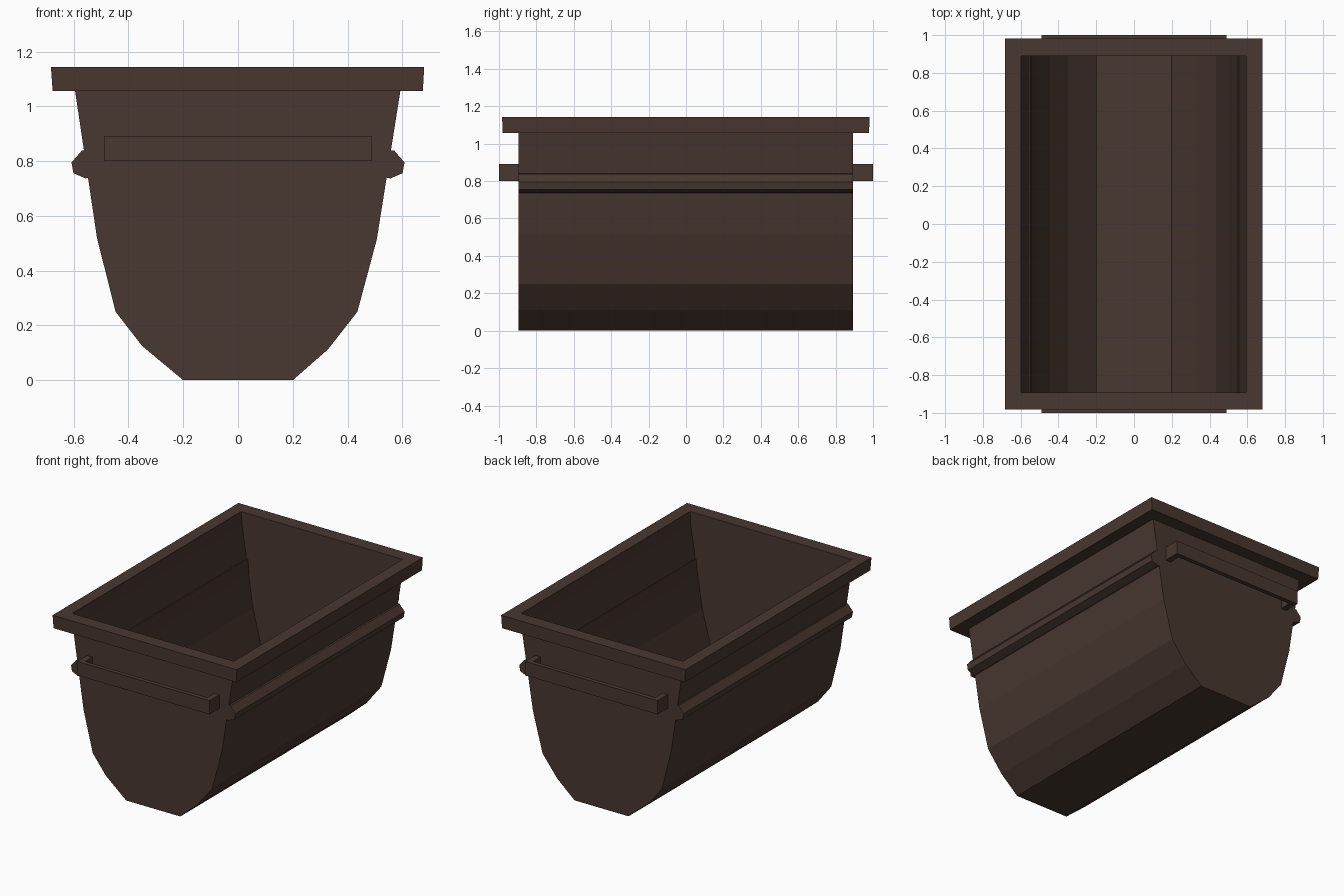
import bpy, bmesh

if "Cube" in bpy.data.objects:
    bpy.data.objects.remove(bpy.data.objects["Cube"])

iron = bpy.data.materials.new("dark brown iron")
iron.diffuse_color = (0.066, 0.038, 0.029, 1)
iron.use_nodes = True
iron.node_tree.nodes["Principled BSDF"].inputs["Base Color"].default_value = iron.diffuse_color


def make(name, bm):
    bmesh.ops.recalc_face_normals(bm, faces=bm.faces)
    me = bpy.data.meshes.new(name)
    bm.to_mesh(me)
    bm.free()
    me.materials.append(iron)
    ob = bpy.data.objects.new(name, me)
    bpy.context.collection.objects.link(ob)
    return ob


def prism_y(name, profile, y0, y1):
    """Closed x,z profile extruded along y with both ends capped."""
    bm = bmesh.new()
    face = bm.faces.new([bm.verts.new((x, y0, z)) for x, z in profile])
    res = bmesh.ops.extrude_face_region(bm, geom=[face], use_keep_orig=True)
    verts = [v for v in res["geom"] if isinstance(v, bmesh.types.BMVert)]
    bmesh.ops.translate(bm, verts=verts, vec=(0, y1 - y0, 0))
    return make(name, bm)


Y0, Y1 = -0.895, 0.892

# Trough body: thin open-topped sheet shell
left = [(-0.602, 1.142), (-0.595, 1.057), (-0.515, 0.52), (-0.447, 0.25), (-0.35, 0.125), (-0.2, 0)]
right = [(0.2, 0), (0.328, 0.112), (0.436, 0.25), (0.507, 0.515), (0.593, 1.057), (0.597, 1.142)]
body = prism_y("trough_body", left + right, Y0, Y1)
bm = bmesh.new()
bm.from_mesh(body.data)
top = [f for f in bm.faces if all(v.co.z > 1.13 for v in f.verts)]
bmesh.ops.delete(bm, geom=top, context='FACES_ONLY')
bm.to_mesh(body.data)
bm.free()
shell = body.modifiers.new("sheet", 'SOLIDIFY')
shell.thickness = 0.004
shell.offset = -1

# Rim: rectangular collar, slightly flared
bm = bmesh.new()
loops = []
for x0, x1, y0, y1, z in ((-0.683, 0.68, -0.983, 0.981, 1.143),
                          (-0.677, 0.675, -0.981, 0.979, 1.057),
                          (-0.594, 0.592, Y0, Y1, 1.057),
                          (-0.601, 0.596, Y0, Y1, 1.143)):
    loops.append([bm.verts.new(p) for p in ((x0, y0, z), (x1, y0, z), (x1, y1, z), (x0, y1, z))])
for i in range(4):
    a, b = loops[i], loops[(i + 1) % 4]
    for j in range(4):
        k = (j + 1) % 4
        bm.faces.new((a[j], a[k], b[k], b[j]))
make("rim", bm)

# Ribs along both long sides
for side, label in ((-1, "left"), (1, "right")):
    rib = [(0.55, 0.84), (0.571, 0.838), (0.608, 0.795), (0.601, 0.756), (0.557, 0.737), (0.54, 0.74)]
    prism_y(label + "_rib", [(side * x, z) for x, z in rib], Y0, Y1)

# Handles at both ends: flat bar with returns to the body
for side, label in ((-1, "front"), (1, "back")):
    w, t, post = 0.49, 0.03, 0.04
    yo, yb = 1.0, 0.892
    bm = bmesh.new()
    outline = [(-w, yb), (-w, yo), (w, yo), (w, yb), (w - post, yb),
               (w - post, yo - t), (post - w, yo - t), (post - w, yb)]
    face = bm.faces.new([bm.verts.new((x, side * y, 0.80)) for x, y in outline])
    res = bmesh.ops.extrude_face_region(bm, geom=[face], use_keep_orig=True)
    verts = [v for v in res["geom"] if isinstance(v, bmesh.types.BMVert)]
    bmesh.ops.translate(bm, verts=verts, vec=(0, 0, 0.092))
    make(label + "_handle", bm)
